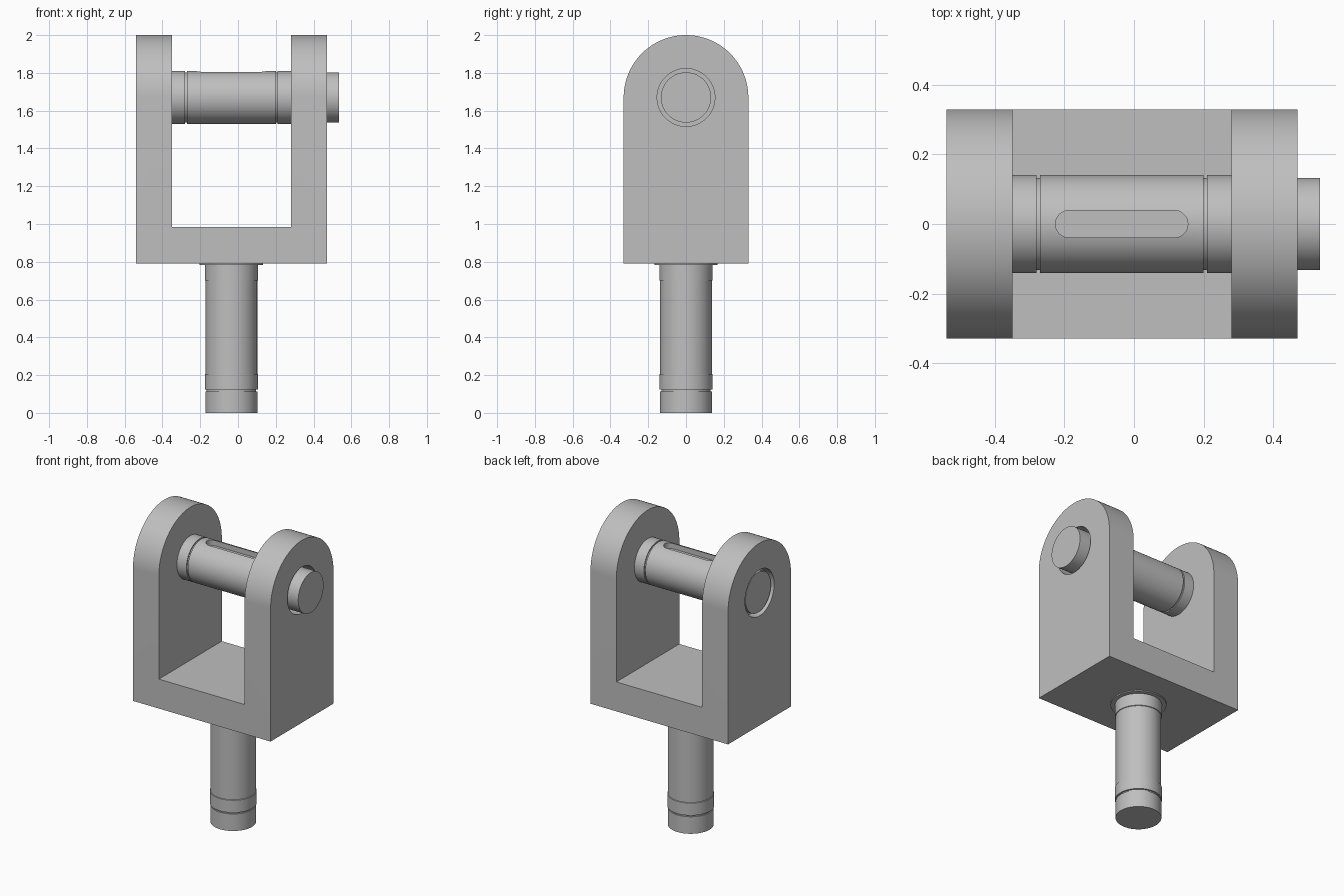
import bpy, bmesh, math
from mathutils import Matrix

if "Cube" in bpy.data.objects:
    bpy.data.objects.remove(bpy.data.objects["Cube"])

steel = bpy.data.materials.new("grey steel")
steel.use_nodes = True
GREY = (0.52, 0.52, 0.52, 1)
steel.diffuse_color = GREY
steel.node_tree.nodes["Principled BSDF"].inputs["Base Color"].default_value = GREY

CX = -0.035        # centre of the fork and shank
PIN_Z = 1.67       # pin axis height
HALF = 0.33        # half depth of the fork
ALONG_X = Matrix.Rotation(math.pi / 2, 4, "Y")


def make(name, bm, matrix=Matrix()):
    bmesh.ops.transform(bm, matrix=matrix, verts=bm.verts)
    bmesh.ops.recalc_face_normals(bm, faces=bm.faces)
    mesh = bpy.data.meshes.new(name)
    bm.to_mesh(mesh)
    bm.free()
    mesh.materials.append(steel)
    ob = bpy.data.objects.new(name, mesh)
    bpy.context.collection.objects.link(ob)
    return ob


def turned(name, profile, matrix=Matrix(), sides=96):
    """Solid of revolution about z from (height, radius) pairs."""
    bm = bmesh.new()
    rings = []
    for h, r in profile:
        angles = [2 * math.pi * i / sides for i in range(sides)]
        rings.append([bm.verts.new((r * math.cos(a), r * math.sin(a), h)) for a in angles])
    for low, high in zip(rings, rings[1:]):
        for i in range(sides):
            j = (i + 1) % sides
            bm.faces.new((low[i], low[j], high[j], high[i]))
    bm.faces.new(rings[0])
    bm.faces.new(rings[-1])
    return make(name, bm, matrix)


def prism(name, outline, depth, matrix=Matrix()):
    """Flat outline in xy extruded up along z."""
    bm = bmesh.new()
    face = bm.faces.new([bm.verts.new((x, y, 0)) for x, y in outline])
    new = bmesh.ops.extrude_face_region(bm, geom=[face])["geom"]
    moved = [v for v in new if isinstance(v, bmesh.types.BMVert)]
    bmesh.ops.translate(bm, verts=moved, vec=(0, 0, depth))
    return make(name, bm, matrix)


def arc(cx, cy, r, start, end, steps):
    angles = [math.radians(start + (end - start) * i / steps) for i in range(steps + 1)]
    return [(cx + r * math.cos(a), cy + r * math.sin(a)) for a in angles]


def cut(ob, cutter):
    mod = ob.modifiers.new("cut", "BOOLEAN")
    mod.operation = "DIFFERENCE"
    mod.solver = "EXACT"
    mod.object = cutter
    bpy.context.view_layer.objects.active = ob
    bpy.ops.object.modifier_apply(modifier=mod.name)
    bpy.data.objects.remove(cutter)


# Fork: round-topped block, opened between the arms, bored from each side
side = [(-HALF, 0.79), (HALF, 0.79)] + arc(0, PIN_Z, HALF, 0, 180, 64)
yz_to_x = Matrix(((0, 0, 1, -0.54), (1, 0, 0, 0), (0, 1, 0, 0), (0, 0, 0, 1)))
fork = prism("fork", side, 1.01, yz_to_x)
gap = [(-0.35, -0.5), (0.28, -0.5), (0.28, 0.5), (-0.35, 0.5)]
cut(fork, prism("gap_cutter", gap, 1.5, Matrix.Translation((0, 0, 0.985))))
for start, end in ((-0.6, -0.48), (0.37, 0.6)):
    cut(fork, turned("bore_cutter", [(start, 0.153), (end, 0.153)],
                     Matrix.Translation((0, 0, PIN_Z)) @ ALONG_X))

# Cross pin with two ring grooves and a key slot
R, NECK = 0.141, 0.133
pin_profile = [(-0.53, NECK), (-0.45, NECK), (-0.45, R)]
for x in (-0.275, 0.205):
    pin_profile += [(x - 0.005, R), (x - 0.005, NECK), (x + 0.005, NECK), (x + 0.005, R)]
pin_profile += [(0.34, R), (0.34, NECK), (0.535, NECK)]
pin = turned("cross_pin", pin_profile, Matrix.Translation((0, 0, PIN_Z)) @ ALONG_X)
slot = arc(0.116, 0, 0.039, -90, 90, 16) + arc(-0.187, 0, 0.039, 90, 270, 16)
cut(pin, prism("slot_cutter", slot, 0.2, Matrix.Translation((0, 0, PIN_Z + 0.1))))

# Shank with a groove near the foot and a slimmer middle
shank = turned("shank", [
    (0, 0.138), (0.113, 0.138), (0.113, 0.131), (0.123, 0.131), (0.123, 0.141),
    (0.205, 0.141), (0.207, 0.137), (0.7, 0.137), (0.702, 0.141), (0.8, 0.141),
], Matrix.Translation((CX, 0, 0)))

# Thin collar under the fork
collar = turned("collar", [(0.783, 0.168), (0.8, 0.168)], Matrix.Translation((CX, 0, 0)))

for ob in bpy.context.selected_objects:
    ob.select_set(False)
for ob in (fork, pin, shank, collar):
    ob.select_set(True)
bpy.context.view_layer.objects.active = fork
bpy.ops.object.shade_smooth_by_angle(angle=math.radians(30))
